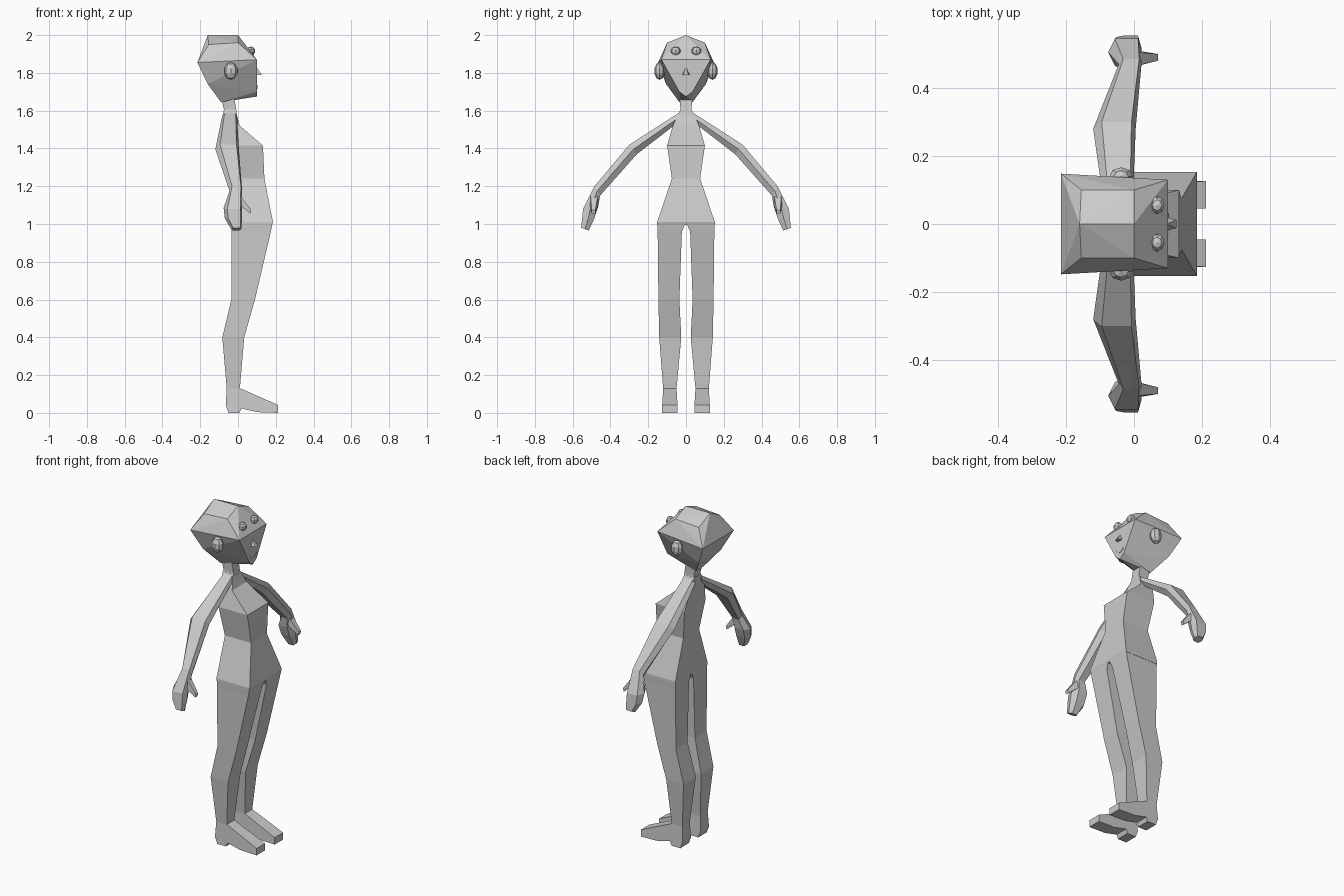
import bpy
import bmesh
from mathutils import Vector

if "Cube" in bpy.data.objects:
    bpy.data.objects.remove(bpy.data.objects["Cube"], do_unlink=True)

grey = bpy.data.materials.new("light grey")
grey.use_nodes = True
tone = (0.6, 0.6, 0.6, 1)
grey.diffuse_color = tone
grey.node_tree.nodes["Principled BSDF"].inputs["Base Color"].default_value = tone


def finish(name, bm, mirror=False):
    bmesh.ops.recalc_face_normals(bm, faces=bm.faces)
    mesh = bpy.data.meshes.new(name)
    bm.to_mesh(mesh)
    bm.free()
    mesh.materials.append(grey)
    obj = bpy.data.objects.new(name, mesh)
    bpy.context.collection.objects.link(obj)
    if mirror:
        mod = obj.modifiers.new("Mirror", "MIRROR")
        mod.use_axis = (False, True, False)
        mod.use_mirror_merge = False
    return obj


def loft(name, rings, mirror=False):
    bm = bmesh.new()
    loops = [[bm.verts.new(p) for p in ring] for ring in rings]
    n = len(loops[0])
    for a, b in zip(loops, loops[1:]):
        for i in range(n):
            j = (i + 1) % n
            bm.faces.new((a[i], a[j], b[j], b[i]))
    bm.faces.new(loops[0])
    bm.faces.new(loops[-1])
    return finish(name, bm, mirror)


def box_ring(z, back, front, inner, outer):
    return [(back, inner, z), (front, inner, z), (front, outer, z), (back, outer, z)]


def hull(name, points, mirror=False, both=False):
    bm = bmesh.new()
    for x, y, z in points:
        for side in ((1, -1) if both and y else (1,)):
            bm.verts.new((x, y * side, z))
    bmesh.ops.convex_hull(bm, input=bm.verts[:])
    bmesh.ops.dissolve_limit(bm, angle_limit=0.02, verts=bm.verts[:], edges=bm.edges[:])
    return finish(name, bm, mirror)


# Head: faceted skull with a tapering flat face
hull("head", [
    (-0.16, 0, 2.0), (0, 0, 2.0), (-0.155, 0.1, 1.95), (0, 0.1, 1.96),
    (-0.215, 0.148, 1.855), (0.1, 0.13, 1.87), (-0.16, 0.105, 1.74),
    (0.1, 0.035, 1.7), (0.1, 0, 1.675), (-0.09, 0.035, 1.645)], both=True)

# Eyes and ears: small faceted lumps
for name, spot, size in (
        ("eyes", (0.068, 0.055, 1.915), (0.023, 0.027, 0.025)),
        ("ears", (-0.038, 0.14, 1.81), (0.036, 0.028, 0.047))):
    bm = bmesh.new()
    bmesh.ops.create_uvsphere(bm, u_segments=8, v_segments=5, radius=1)
    for v in bm.verts:
        v.co = Vector(spot) + v.co * Vector(size)
    finish(name, bm, True)

# Nose wedge and thin smiling mouth
hull("nose", [(0.095, 0, 1.835), (0.095, 0.02, 1.79), (0.125, 0.012, 1.79)], both=True)
smile = [(-0.032, 1.735), (-0.015, 1.72), (0, 1.716), (0.015, 1.72), (0.032, 1.735)]
loft("mouth", [[(0.098, y, z - 0.002), (0.103, y, z - 0.002),
                (0.103, y, z + 0.002), (0.098, y, z + 0.002)] for y, z in smile])

# Neck
loft("neck", [box_ring(z, b, f, -w, w) for z, b, f, w in (
    (1.57, -0.075, -0.005, 0.035), (1.61, -0.075, -0.01, 0.03),
    (1.67, -0.09, -0.02, 0.032))])

# Torso from hips to shoulders
loft("torso", [box_ring(z, b, f, -w, w) for z, b, f, w in (
    (0.995, -0.035, 0.181, 0.153), (1.01, -0.037, 0.185, 0.153),
    (1.24, -0.035, 0.14, 0.075), (1.415, -0.06, 0.132, 0.1),
    (1.52, -0.075, 0.01, 0.07), (1.6, -0.078, -0.012, 0.032))])

# Legs
loft("legs", [box_ring(*r) for r in (
    (1.01, -0.036, 0.184, 0, 0.152), (0.96, -0.035, 0.174, 0.022, 0.15),
    (0.6, -0.035, 0.09, 0.035, 0.146), (0.4, -0.083, 0.033, 0.025, 0.142),
    (0.13, -0.06, 0.01, 0.05, 0.121))], True)

# Feet: side outline with a raised arch, given width
outline = [(-0.06, 0.13), (-0.065, 0.04), (-0.05, 0), (0.008, 0), (0.018, 0.024),
           (0.1, 0.004), (0.212, 0), (0.212, 0.042), (0.012, 0.13)]
loft("feet", [[(x, (0.05 if z > 0.1 else 0.045) if inner else (0.121 if z > 0.1 else 0.126), z)
               for x, z in outline] for inner in (True, False)], True)


def limb_ring(back, front, top, low):
    # Six-sided section: flat above and below, ridged at front and back
    (ty, tz), (ly, lz) = top, low
    my, mz = (ty + ly) / 2, (tz + lz) / 2
    inset = (front - back) * 0.2
    return [(back, my, mz), (back + inset, ty, tz), (front - inset * 0.5, ty, tz),
            (front, my, mz), (front - inset, ly, lz), (back + inset, ly, lz)]


# Arms and hands
loft("arms", [limb_ring(*r) for r in (
    (-0.085, -0.005, (0.02, 1.6), (0.045, 1.535)),
    (-0.12, 0.005, (0.3, 1.42), (0.26, 1.37)),
    (-0.045, 0.022, (0.485, 1.2), (0.455, 1.15)))], True)
loft("hands", [limb_ring(*r) for r in (
    (-0.045, 0.022, (0.485, 1.2), (0.455, 1.15)),
    (-0.076, 0.022, (0.545, 1.08), (0.465, 1.09)),
    (-0.07, 0.022, (0.55, 1.03), (0.485, 1.03)),
    (-0.036, 0.017, (0.555, 0.98), (0.515, 0.965)))], True)

# Thumbs
hull("thumbs", [(0.005, 0.465, 1.16), (0.005, 0.505, 1.16), (0.01, 0.465, 1.1),
                (0.01, 0.51, 1.1), (0.07, 0.48, 1.075), (0.07, 0.5, 1.075),
                (0.065, 0.48, 1.055), (0.065, 0.5, 1.055)], True)
